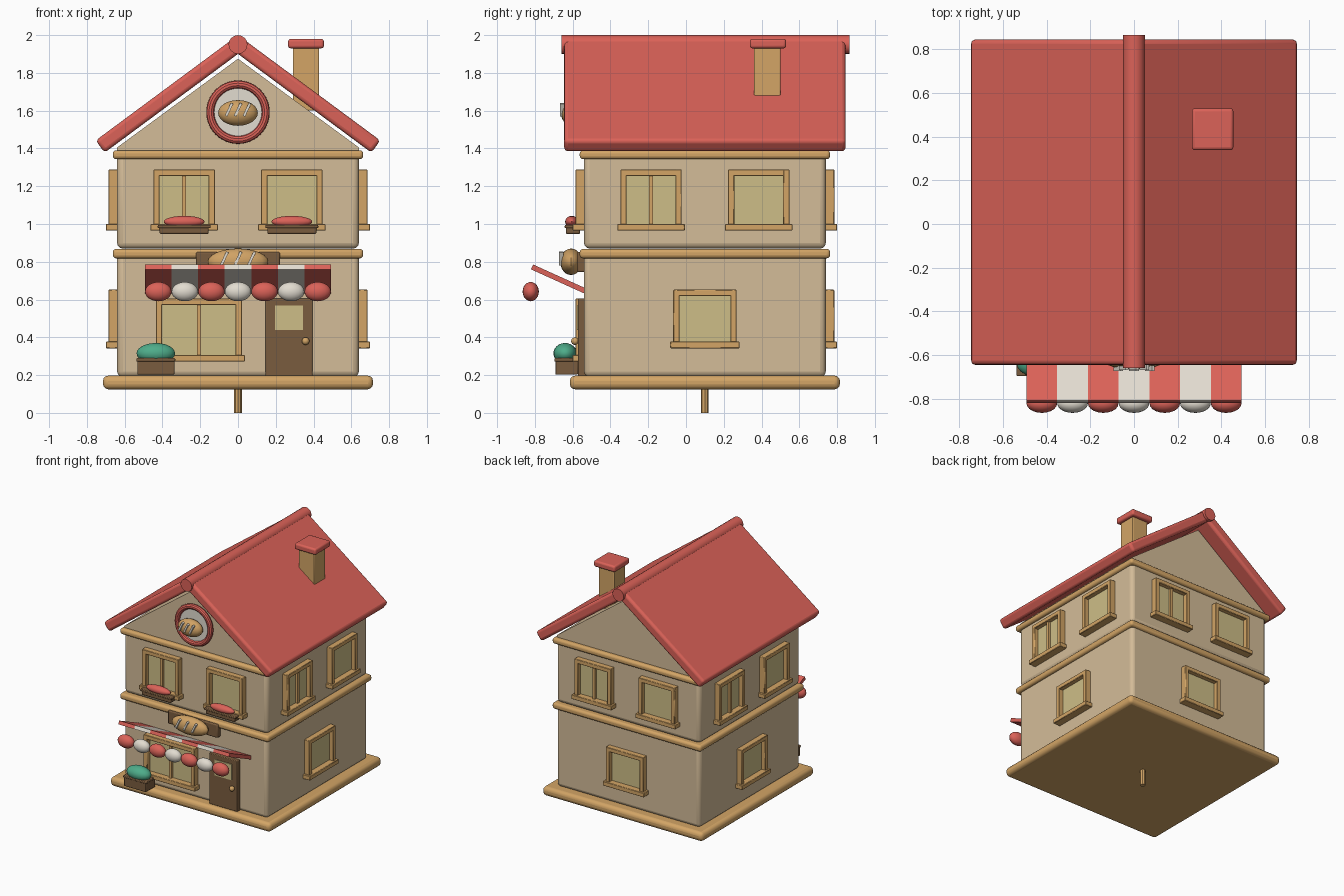
import bpy, bmesh, math
from mathutils import Matrix, Vector

if "Cube" in bpy.data.objects:
    bpy.data.objects.remove(bpy.data.objects["Cube"])

CY = 0.1            # house centre along y
HALF = 0.64         # half width of the walls


def srgb(r, g, b):
    f = lambda c: c / 12.92 if c <= 0.04045 else ((c + 0.055) / 1.055) ** 2.4
    return (f(r / 255), f(g / 255), f(b / 255), 1)


def material(name, *rgb):
    m = bpy.data.materials.new(name)
    m.diffuse_color = srgb(*rgb)
    m.use_nodes = True
    m.node_tree.nodes["Principled BSDF"].inputs["Base Color"].default_value = m.diffuse_color
    return m


WALL = material("beige_wall", 212, 188, 152)
TRIM = material("light_wood", 211, 165, 102)
RED = material("red_roof", 219, 98, 88)
DARK = material("dark_wood", 122, 92, 62)
WHITE = material("cream_white", 226, 220, 208)
GLASS = material("yellow_glass", 206, 190, 135)
GREEN = material("green_leaf", 78, 172, 138)
BREAD = material("bread_crust", 208, 162, 100)


def finish(name, bm, mat, bevel=0, segments=3, matrix=None):
    """Turn a bmesh into a shaded, optionally bevelled object."""
    if matrix:
        bm.transform(matrix)
    bmesh.ops.recalc_face_normals(bm, faces=bm.faces)
    me = bpy.data.meshes.new(name)
    bm.to_mesh(me)
    bm.free()
    me.materials.append(mat)
    ob = bpy.data.objects.new(name, me)
    bpy.context.collection.objects.link(ob)
    if bevel:
        mod = ob.modifiers.new("bevel", 'BEVEL')
        mod.width, mod.segments = bevel, segments
    bpy.ops.object.select_all(action='DESELECT')
    ob.select_set(True)
    bpy.context.view_layer.objects.active = ob
    bpy.ops.object.shade_smooth_by_angle(angle=math.radians(35))
    return ob


def box(name, x, y, z, mat, bevel=0, segments=3, matrix=None):
    """Box from (min, max) ranges."""
    bm = bmesh.new()
    bmesh.ops.create_cube(bm, size=1)
    for v in bm.verts:
        v.co = [r[0] if c < 0 else r[1] for c, r in zip(v.co, (x, y, z))]
    return finish(name, bm, mat, bevel, segments, matrix)


def ball(name, centre, radii, mat):
    bm = bmesh.new()
    bmesh.ops.create_uvsphere(bm, u_segments=20, v_segments=12, radius=1)
    return finish(name, bm, mat, matrix=Matrix.Translation(centre) @ Matrix.Diagonal((*radii, 1)))


def rod(name, centre, radius, length, mat, axis='Y', sides=16):
    bm = bmesh.new()
    bmesh.ops.create_cone(bm, cap_ends=True, segments=sides, radius1=radius, radius2=radius, depth=length)
    turn = Matrix.Rotation(math.pi / 2, 4, 'X') if axis == 'Y' else Matrix()
    return finish(name, bm, mat, matrix=Matrix.Translation(centre) @ turn)


def square_band(name, half, z, mat, bevel):
    box(name, (-half, half), (CY - half, CY + half), z, mat, bevel)


def window(side, u, width, z0, z1, mullion):
    """Framed window on wall number side (0 front, 1 right, 2 back, 3 left)."""
    m = Matrix.Translation((0, CY, 0)) @ Matrix.Rotation(side * math.pi / 2, 4, 'Z')
    a, b, t = u - width / 2, u + width / 2, 0.033
    front = (-HALF - 0.045, -HALF + 0.01)
    for x in ((a, a + t), (b - t, b)):
        box("window_jamb", x, front, (z0, z1), TRIM, 0.003, 1, m)
    box("window_head", (a, b), front, (z1 - t, z1), TRIM, 0.003, 1, m)
    box("window_sill", (a - 0.016, b + 0.016), (-HALF - 0.06, -HALF + 0.01), (z0, z0 + 0.035), TRIM, 0.003, 1, m)
    box("window_glass", (a + t, b - t), (-HALF - 0.01, -HALF + 0.01), (z0 + 0.03, z1 - t), GLASS, matrix=m)
    if mullion:
        box("window_mullion", (u - 0.011, u + 0.011), (-HALF - 0.03, -HALF), (z0 + 0.03, z1 - t), TRIM, matrix=m)


def loaf(name, centre, radii):
    """Bread with three slanted scores."""
    ball(name, centre, radii, BREAD)
    for i in (-1, 0, 1):
        m = (Matrix.Translation(Vector(centre) + Vector((i * radii[0] * 0.45, -radii[1] * 0.9, radii[2] * 0.25)))
             @ Matrix.Rotation(math.radians(25), 4, 'Y'))
        h = radii[2] * 0.55
        box(name + "_score", (-0.007, 0.007), (-0.012, 0.012), (-h, h), WHITE, matrix=m)


# Stand and storeys
rod("stand_peg", (0, CY, 0.07), 0.02, 0.14, TRIM, 'Z', 8)
square_band("base_slab", 0.715, (0.125, 0.197), TRIM, 0.028)
square_band("lower_storey", HALF, (0.19, 0.86), WALL, 0.03)
square_band("middle_trim", 0.663, (0.818, 0.868), TRIM, 0.018)
square_band("upper_storey", HALF, (0.87, 1.375), WALL, 0.03)
square_band("eaves_trim", 0.663, (1.343, 1.39), TRIM, 0.018)

# Gable prism
bm = bmesh.new()
base = [bm.verts.new((x, CY - 0.63, z)) for x, z in ((-0.64, 1.38), (0.64, 1.38), (0.64, 1.405), (0, 1.875), (-0.64, 1.405))]
face = bm.faces.new(base)
ext = bmesh.ops.extrude_face_region(bm, geom=[face])
bmesh.ops.translate(bm, vec=(0, 1.26, 0), verts=[v for v in ext['geom'] if isinstance(v, bmesh.types.BMVert)])
bm.faces.new(base) if not face.is_valid else None
finish("gable", bm, WALL)

# Roof slopes and ridge
pitch = math.atan(0.74)
for s in (1, -1):
    m = Matrix.Translation((0, 0, 1.95)) @ Matrix.Rotation(s * pitch, 4, 'Y')
    x = (0, 0.908) if s > 0 else (-0.908, 0)
    box("roof_slope", x, (-0.645, 0.845), (-0.04, 0.04), RED, 0.02, 3, m)
rod("roof_ridge", (0, 0.1025, 1.95), 0.05, 1.525, RED)

# Chimney
box("chimney", (0.29, 0.43), (0.36, 0.50), (1.6, 1.94), TRIM, 0.006, 2)
box("chimney_cap", (0.265, 0.455), (0.338, 0.53), (1.93, 1.98), RED, 0.014)

# Windows, the same on every side apart from the shop front
for side in range(4):
    window(side, -0.285, 0.325, 0.965, 1.288, True)
    window(side, 0.285, 0.325, 0.965, 1.288, False)
    if side:
        window(side, 0, 0.335, 0.342, 0.652, False)
window(0, -0.207, 0.455, 0.272, 0.605, True)

# Round attic window with loaf
rod("attic_disc", (0, -0.54, 1.592), 0.145, 0.04, WHITE, sides=32)
bm = bmesh.new()
N, M = 40, 10
ring = [[bm.verts.new(((0.147 + 0.021 * math.cos(q)) * math.cos(p), 0.021 * math.sin(q),
                       (0.147 + 0.021 * math.cos(q)) * math.sin(p)))
         for q in (j * math.tau / M for j in range(M))] for p in (i * math.tau / N for i in range(N))]
for i in range(N):
    for j in range(M):
        k, l = (i + 1) % N, (j + 1) % M
        bm.faces.new((ring[i][j], ring[k][j], ring[k][l], ring[i][l]))
finish("attic_ring", bm, RED, matrix=Matrix.Translation((0, -0.56, 1.592)))
loaf("attic_loaf", (0, -0.605, 1.588), (0.105, 0.057, 0.068))

# Shop sign
box("sign_board", (-0.222, 0.222), (-0.578, -0.53), (0.745, 0.852), DARK, 0.008, 2)
loaf("sign_loaf", (0, -0.608, 0.8), (0.16, 0.058, 0.07))

# Striped awning with hanging scallops
tilt = math.atan2(0.129, 0.285)
for i in range(7):
    mat = WHITE if i % 2 else RED
    x = (i - 3) * 0.1407
    m = Matrix.Translation((0, -0.672, 0.708)) @ Matrix.Rotation(-tilt, 4, 'X')
    box("awning_stripe", (x - 0.0704, x + 0.0704), (-0.157, 0.157), (-0.014, 0.014), mat, matrix=m)
    ball("awning_scallop", (x, -0.822, 0.642), (0.07, 0.043, 0.051), mat)

# Door
box("door", (0.145, 0.395), (-0.572, -0.53), (0.195, 0.605), DARK, 0.005, 2)
box("door_glass", (0.195, 0.345), (-0.578, -0.57), (0.44, 0.568), GLASS)
ball("door_knob", (0.358, -0.588, 0.38), (0.02, 0.02, 0.02), TRIM)

# Planter with bush
box("planter", (-0.533, -0.337), (-0.692, -0.572), (0.203, 0.278), DARK, 0.005, 2)
box("planter_rim", (-0.538, -0.332), (-0.697, -0.567), (0.272, 0.29), DARK, 0.005, 2)
ball("bush", (-0.435, -0.64, 0.315), (0.102, 0.062, 0.055), GREEN)

# Window flower boxes
for x in (-0.285, 0.285):
    box("flower_box", (x - 0.13, x + 0.13), (-0.636, -0.56), (0.947, 0.985), DARK, 0.008, 2)
    box("flower_box_rim", (x - 0.14, x + 0.14), (-0.642, -0.56), (0.978, 0.995), DARK, 0.005, 2)
    ball("flowers", (x, -0.605, 1.012), (0.108, 0.035, 0.031), RED)
